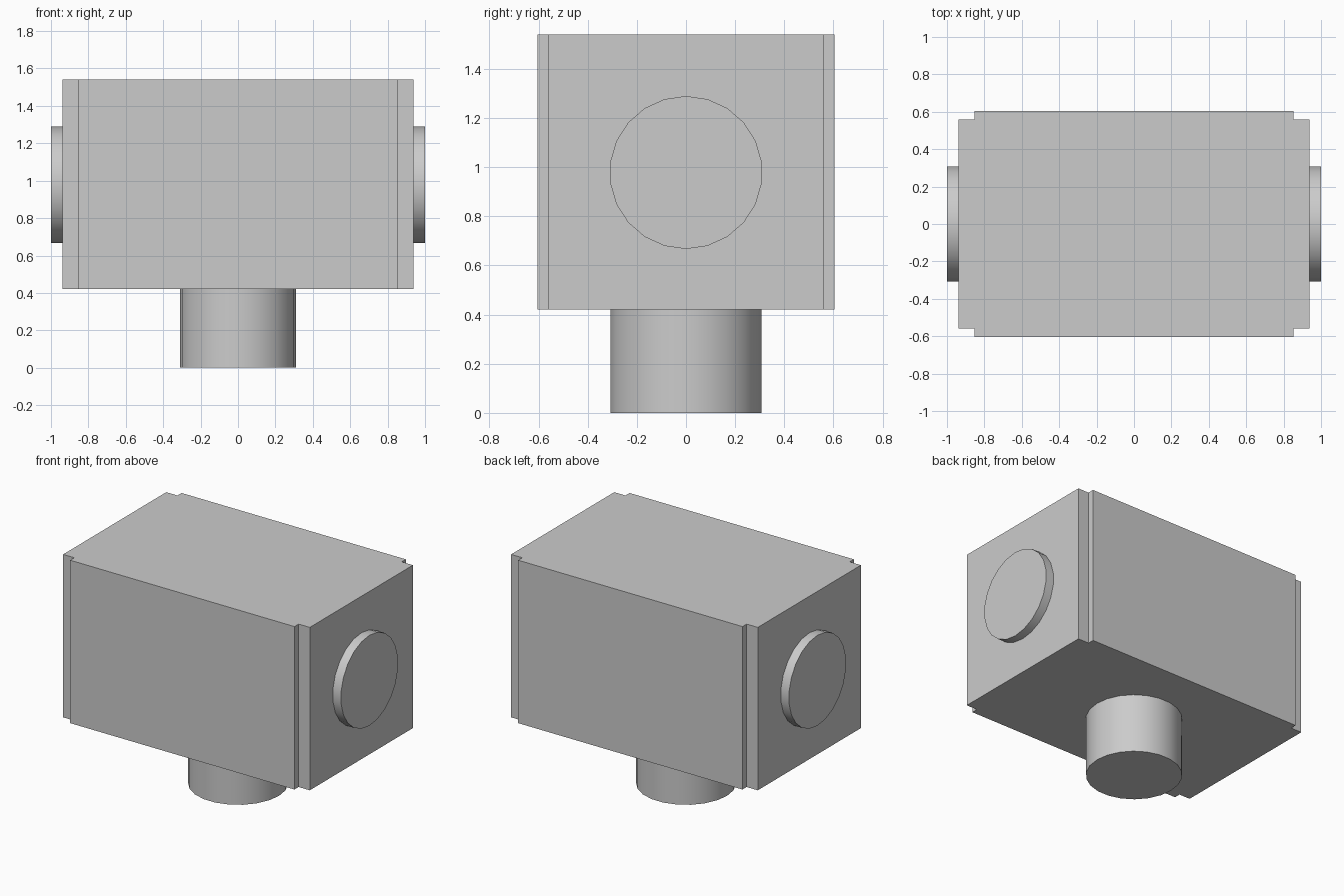
import bpy
import bmesh
from math import radians
from mathutils import Matrix

cube = bpy.data.objects.get("Cube")
if cube:
    bpy.data.objects.remove(cube, do_unlink=True)

# Single grey material
grey = bpy.data.materials.new("light grey")
grey.use_nodes = True
colour = (0.6, 0.6, 0.6, 1.0)
grey.diffuse_color = colour
grey.node_tree.nodes["Principled BSDF"].inputs["Base Color"].default_value = colour

RADIUS = 0.311
SIDES = 22
BOTTOM, TOP = 0.42, 1.54
HALF_X, HALF_Y = 0.938, 0.605
NOTCH_X, NOTCH_Y = 0.853, 0.56


def finish(name, bm):
    bmesh.ops.recalc_face_normals(bm, faces=bm.faces)
    mesh = bpy.data.meshes.new(name)
    bm.to_mesh(mesh)
    bm.free()
    mesh.materials.append(grey)
    obj = bpy.data.objects.new(name, mesh)
    bpy.context.collection.objects.link(obj)
    return obj


def pipe(name, length, matrix):
    """Capped round pipe with smooth sides and flat ends."""
    bm = bmesh.new()
    bmesh.ops.create_cone(bm, cap_ends=True, segments=SIDES, radius1=RADIUS,
                          radius2=RADIUS, depth=length, matrix=matrix)
    obj = finish(name, bm)
    bpy.ops.object.select_all(action="DESELECT")
    obj.select_set(True)
    bpy.context.view_layer.objects.active = obj
    bpy.ops.object.shade_smooth_by_angle(angle=radians(30))


# Box body: a rectangle with notched corners, extruded upwards
corner = [(HALF_X, NOTCH_Y), (NOTCH_X, NOTCH_Y), (NOTCH_X, HALF_Y)]
outline = []
for sx, sy, step in ((1, 1, 1), (-1, 1, -1), (-1, -1, 1), (1, -1, -1)):
    outline += [(sx * x, sy * y) for x, y in corner[::step]]
bm = bmesh.new()
base = bm.faces.new([bm.verts.new((x, y, BOTTOM)) for x, y in outline])
top = bmesh.ops.extrude_face_region(bm, geom=[base], use_keep_orig=True)
bmesh.ops.translate(bm, vec=(0, 0, TOP - BOTTOM),
                    verts=[v for v in top["geom"] if isinstance(v, bmesh.types.BMVert)])
finish("box_body", bm)

# Lower pipe, with a corner of its outline on the x axis
pipe("lower_pipe", BOTTOM,
     Matrix.Translation((0, 0, BOTTOM / 2)) @ Matrix.Rotation(radians(90), 4, "Z"))

# Short side pipes, with a corner of the outline at the top
for name, side in (("left_pipe", 1), ("right_pipe", -1)):
    length = 1 - HALF_X
    pipe(name, length,
         Matrix.Translation((side * (HALF_X + length / 2), 0, 0.978))
         @ Matrix.Rotation(radians(90), 4, "Y") @ Matrix.Rotation(radians(90), 4, "Z"))
